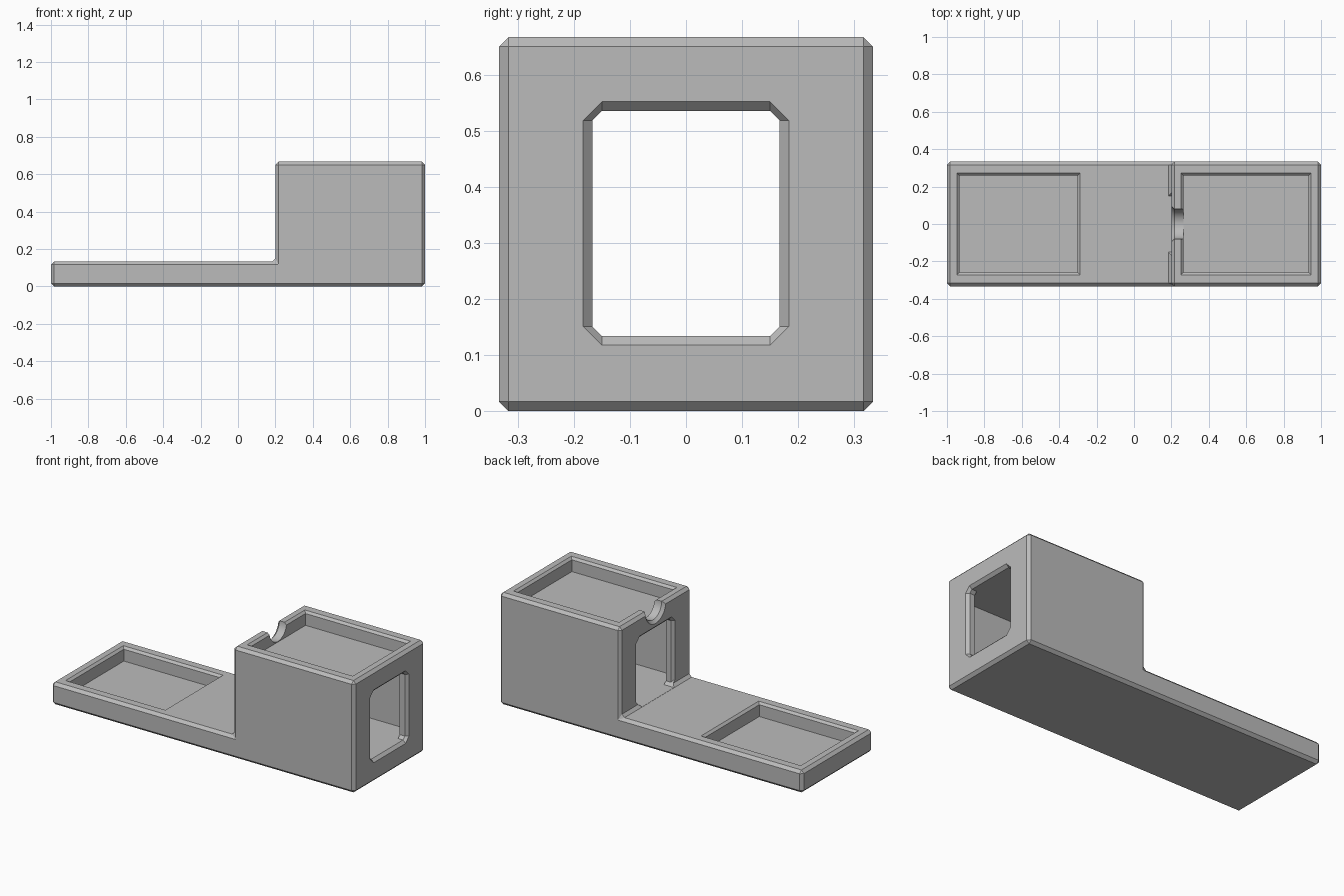
import bpy
import bmesh
import math

default_cube = bpy.data.objects.get("Cube")
if default_cube:
    bpy.data.objects.remove(default_cube, do_unlink=True)

grey = bpy.data.materials.new("plain grey")
grey.use_nodes = True
COLOUR = (0.5, 0.5, 0.5, 1)
grey.diffuse_color = COLOUR
grey.node_tree.nodes["Principled BSDF"].inputs["Base Color"].default_value = COLOUR

UNIT = 1 / 60          # chamfer size
FLOOR = 8 * UNIT       # top of the low deck
HEIGHT = 40 * UNIT
HALF = 20 * UNIT
WALL_X = 0.2           # front wall of the tall block


def loft(name, rings):
    """Closed solid skinned through rings of equal point count."""
    bm = bmesh.new()
    loops = [[bm.verts.new(p) for p in ring] for ring in rings]
    n = len(loops[0])
    for a, b in zip(loops, loops[1:]):
        for i in range(n):
            j = (i + 1) % n
            bm.faces.new((a[i], a[j], b[j], b[i]))
    bm.faces.new(loops[0][::-1])
    bm.faces.new(loops[-1])
    bmesh.ops.recalc_face_normals(bm, faces=bm.faces)
    mesh = bpy.data.meshes.new(name)
    bm.to_mesh(mesh)
    bm.free()
    mesh.materials.append(grey)
    obj = bpy.data.objects.new(name, mesh)
    bpy.context.collection.objects.link(obj)
    return obj


def apply(obj, mod):
    bpy.context.view_layer.objects.active = obj
    bpy.ops.object.modifier_apply(modifier=mod.name)


def cut(obj, cutter):
    mod = obj.modifiers.new("cut", 'BOOLEAN')
    mod.operation = 'DIFFERENCE'
    mod.solver = 'EXACT'
    mod.object = cutter
    apply(obj, mod)
    bpy.data.objects.remove(cutter, do_unlink=True)


def rectangle(x0, x1, y, z):
    return [(x0, -y, z), (x1, -y, z), (x1, y, z), (x0, y, z)]


def tray(name, x0, x1, top):
    """Recess with a chamfered lip."""
    y, lip, depth = 0.272, 0.013, 5 * UNIT
    inner = rectangle(x0 + lip, x1 - lip, y - lip, top - depth)
    edge = rectangle(x0 + lip, x1 - lip, y - lip, top - lip)
    outer = rectangle(x0 - lip, x1 + lip, y + lip, top + lip)
    return loft(name, [inner, edge, outer])


def doorway(x, grow, flat_floor):
    """Cut-cornered opening, widened by grow all round."""
    y, top, low = 10 * UNIT + grow, 0.535 + grow, 0.134 - grow
    if flat_floor:
        low = 0.134
    c = UNIT + grow
    return [(x, -y, low + c), (x, -y + c, low), (x, y - c, low), (x, y, low + c),
            (x, y, top - c), (x, y - c, top), (x, -y + c, top), (x, -y, top - c)]


def circle(x, radius):
    return [(x, radius * math.cos(a), HEIGHT + radius * math.sin(a))
            for a in (i * math.tau / 48 for i in range(48))]


# Stepped body: low deck plus tall block, all edges chamfered
profile = [(-1, 0), (1, 0), (1, HEIGHT), (WALL_X, HEIGHT), (WALL_X, FLOOR), (-1, FLOOR)]
body = loft("stepped_body", [[(x, y, z) for x, z in profile] for y in (-HALF, HALF)])
bevel = body.modifiers.new("chamfer", 'BEVEL')
bevel.width = UNIT
bevel.segments = 1
bevel.limit_method = 'ANGLE'
apply(body, bevel)

# Hollow room inside the block
cut(body, loft("room", [rectangle(0.25, 0.95, 0.28, z) for z in (0.133, 0.536)]))

# Chamfered doorways at both ends of the room
cut(body, loft("front_doorway", [doorway(WALL_X - 0.05, UNIT, True),
                                 doorway(WALL_X, UNIT, True),
                                 doorway(WALL_X + UNIT, 0, True),
                                 doorway(0.3, 0, True)]))
cut(body, loft("rear_doorway", [doorway(0.9, 0, False),
                                doorway(1 - UNIT, 0, False),
                                doorway(1 + UNIT, 2 * UNIT, False)]))

# Trays in the deck and in the roof
cut(body, tray("deck_tray", -0.947, -0.289, FLOOR))
cut(body, tray("roof_tray", 0.251, 0.947, HEIGHT))

# Round notch in the roof rim, flared outwards
cut(body, loft("rim_notch", [circle(WALL_X - UNIT, 0.08 + 2 * UNIT),
                             circle(WALL_X + UNIT, 0.08),
                             circle(0.29, 0.08)]))

# Flat facets, with only the notch smoothed
bpy.ops.object.select_all(action='DESELECT')
body.select_set(True)
bpy.context.view_layer.objects.active = body
bpy.ops.object.shade_smooth_by_angle(angle=math.radians(20))
